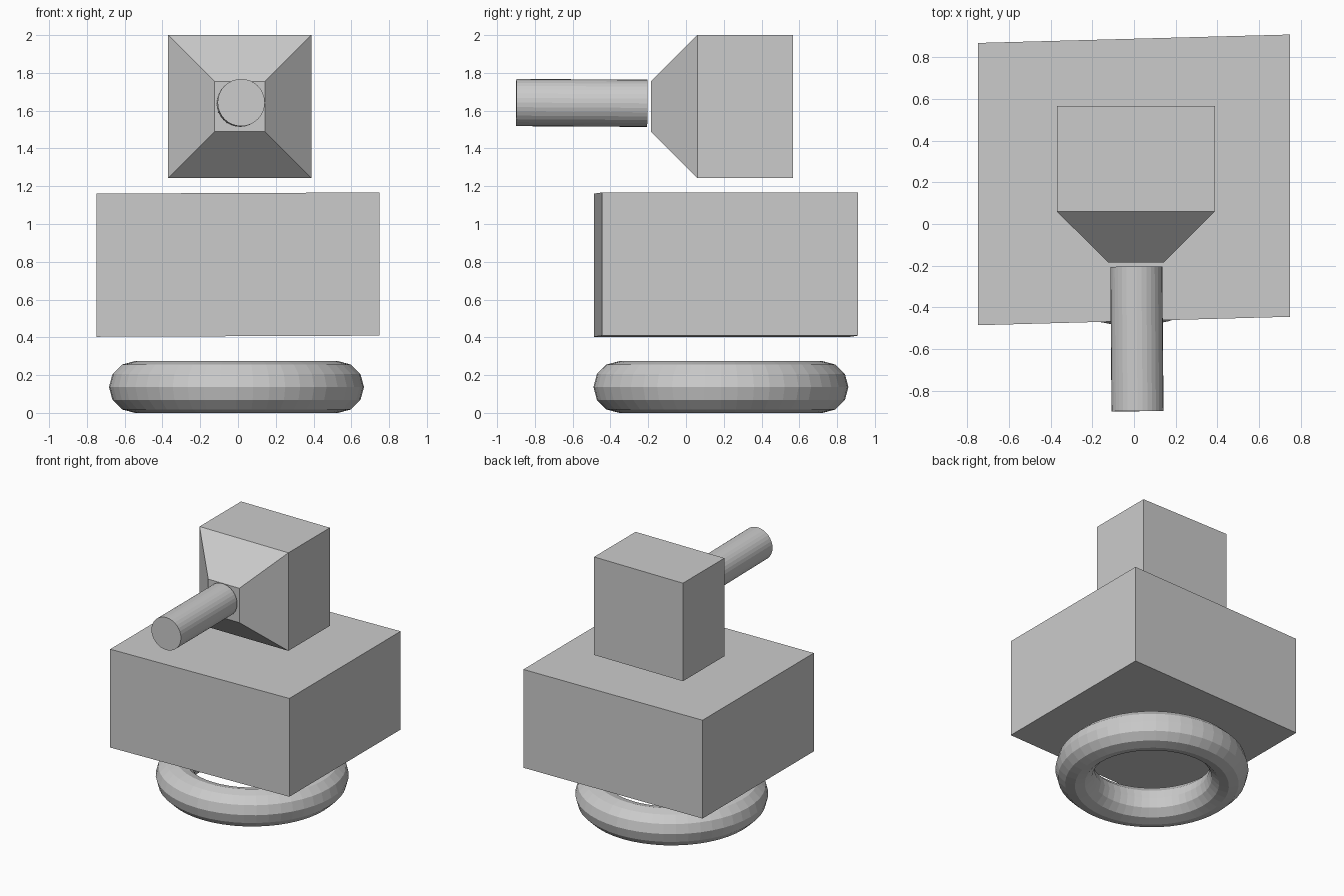
import bpy
import bmesh
from mathutils import Matrix, Vector

cube = bpy.data.objects.get("Cube")
if cube:
    bpy.data.objects.remove(cube, do_unlink=True)

# One plain grey for every part
grey = bpy.data.materials.new("plain_grey")
grey.use_nodes = True
grey.diffuse_color = (0.6, 0.6, 0.6, 1)
grey.node_tree.nodes["Principled BSDF"].inputs["Base Color"].default_value = (0.6, 0.6, 0.6, 1)


def add_part(name, bm):
    bmesh.ops.recalc_face_normals(bm, faces=bm.faces)
    mesh = bpy.data.meshes.new(name)
    bm.to_mesh(mesh)
    bm.free()
    mesh.materials.append(grey)
    obj = bpy.data.objects.new(name, mesh)
    bpy.context.collection.objects.link(obj)
    return obj


def box(low, high):
    low, high = Vector(low), Vector(high)
    bm = bmesh.new()
    bmesh.ops.create_cube(bm, size=1)
    bmesh.ops.transform(bm, verts=bm.verts, matrix=Matrix.Translation((low + high) / 2)
                        @ Matrix.Diagonal(high - low).to_4x4())
    return bm


# Ring base
bpy.ops.mesh.primitive_torus_add(location=(-0.008, 0.185, 0.137), major_segments=48,
                                 minor_segments=12, major_radius=0.538, minor_radius=0.137)
ring = bpy.context.object
ring.name = "ring_base"
ring.data.materials.append(grey)

# Body block, slightly skewed along x
bm = box((-0.75, -0.466, 0.406), (0.75, 0.89, 1.164))
for v in bm.verts:
    v.co.y += 0.027 * v.co.x
    v.co.z += 0.004 * v.co.x
add_part("body_block", bm)

# Head block with a tapered front
bm = box((-0.37, 0.06, 1.244), (0.388, 0.566, 2.0))
bm.normal_update()
front = min(bm.faces, key=lambda f: f.calc_center_median().y)
new = bmesh.ops.extrude_discrete_faces(bm, faces=[front])["faces"][0]
center = new.calc_center_median()
for v in new.verts:
    v.co = center + (v.co - center) * 0.35 + Vector((0, -0.246, 0))
add_part("head_block", bm)

# Barrel, with its axis running a little off straight
back, tip = Vector((0.011, -0.205, 1.639)), Vector((0.017, -0.899, 1.643))
axis = tip - back
bm = bmesh.new()
bmesh.ops.create_cone(bm, cap_ends=True, segments=32, radius1=0.125, radius2=0.125,
                      depth=axis.length)
bmesh.ops.transform(bm, verts=bm.verts, matrix=Matrix.Translation((back + tip) / 2)
                    @ axis.to_track_quat("Z", "Y").to_matrix().to_4x4())
add_part("barrel", bm)
